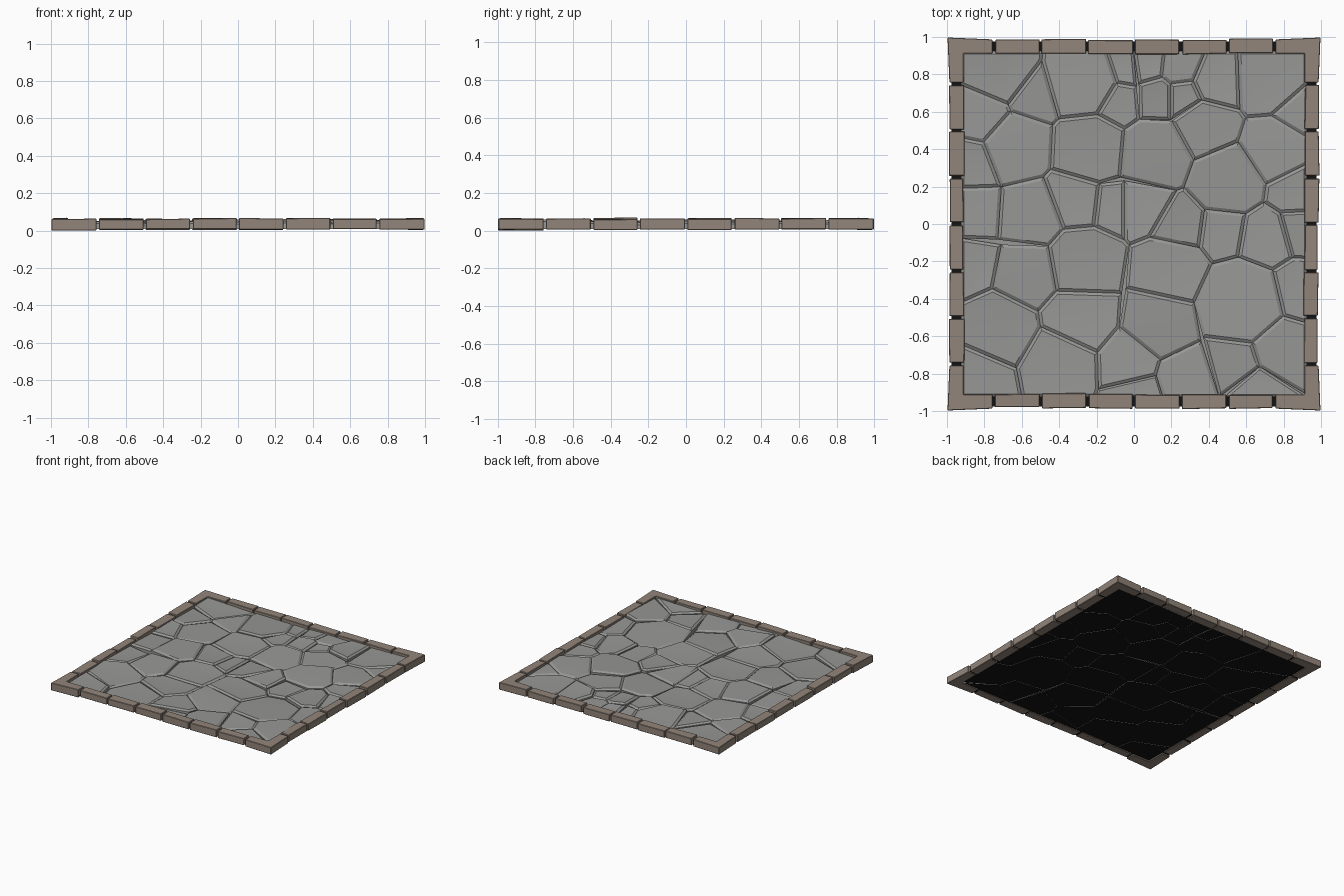
import bpy, bmesh, math, random
from mathutils import Vector

if "Cube" in bpy.data.objects:
    bpy.data.objects.remove(bpy.data.objects["Cube"])

random.seed(7)


def mat(name, col):
    m = bpy.data.materials.new(name)
    m.diffuse_color = (*col, 1)
    m.use_nodes = True
    m.node_tree.nodes["Principled BSDF"].inputs["Base Color"].default_value = m.diffuse_color
    return m


brown = mat("brown_brick", (0.29, 0.235, 0.195))
grey = mat("grey_stone", (0.31, 0.31, 0.305))
black = mat("dark_mortar", (0.006, 0.006, 0.006))


def finish(bm, name, material):
    bmesh.ops.recalc_face_normals(bm, faces=bm.faces)
    me = bpy.data.meshes.new(name)
    bm.to_mesh(me)
    bm.free()
    ob = bpy.data.objects.new(name, me)
    bpy.context.collection.objects.link(ob)
    me.materials.append(material)
    return ob


# Paving stones: centre x, centre y, rough radius (power diagram seeds)
SEEDS = [
    (-.72, .82, .2), (-.27, .77, .22), (-.06, .84, .1), (.07, .86, .09), (-.09, .66, .1),
    (.12, .68, .08), (.25, .84, .09), (.27, .68, .08), (.44, .76, .13), (.73, .77, .2),
    (.88, .6, .12), (.38, .52, .16), (.76, .4, .18), (-.23, .4, .2), (-.55, .69, .1),
    (-.82, .58, .15), (-.64, .42, .18), (-.87, .33, .12), (.11, .37, .2), (-.55, .03, .18),
    (-.31, .12, .15), (-.14, .1, .08), (.06, .1, .12), (.5, .23, .2), (.87, .18, .12),
    (.25, -.01, .13), (.47, -.04, .12), (.7, -.08, .14), (.88, -.03, .08), (-.28, -.21, .22),
    (-.56, -.26, .18), (-.86, .05, .13), (-.87, -.2, .12), (.2, -.25, .2), (.57, -.42, .26),
    (.87, -.35, .12), (.14, -.53, .2), (-.29, -.5, .2), (-.71, -.56, .19), (-.4, -.74, .2),
    (-.02, -.73, .14), (-.82, -.82, .13), (.53, -.74, .13), (.28, -.82, .14), (.78, -.66, .14),
    (.65, -.88, .08), (.02, -.9, .08)]
RAISED = {8, 19, 23, 25, 40, 44}
LIM = 0.925


def clip(poly, n, d):
    """Keep the part of a polygon where n.p <= d."""
    out = []
    for a, b in zip(poly, poly[1:] + poly[:1]):
        da, db = n.dot(a) - d, n.dot(b) - d
        if da <= 0:
            out.append(a)
        if da * db < 0:
            out.append(a.lerp(b, da / (da - db)))
    return out


def cell(i):
    p = Vector(SEEDS[i][:2])
    poly = [Vector(c) for c in ((-LIM, -LIM), (LIM, -LIM), (LIM, LIM), (-LIM, LIM))]
    for j, s in enumerate(SEEDS):
        if j != i:
            q = Vector(s[:2])
            d = (q.dot(q) - p.dot(p) + 0.6 * (SEEDS[i][2] ** 2 - s[2] ** 2)) / 2
            poly = clip(poly, q - p, d)
    # drop very short edges
    return [v for k, v in enumerate(poly) if (v - poly[k - 1]).length > 0.035]


def stone(bm, i):
    poly = cell(i)
    if len(poly) < 3:
        return
    c = sum(poly, Vector((0, 0))) / len(poly)
    inr = min(abs((b - a).cross(c - a)) / (b - a).length
              for a, b in zip(poly, poly[1:] + poly[:1]))
    h = 0.056 if i in RAISED else random.uniform(0.042, 0.05)
    tilt = Vector((random.uniform(-1, 1), random.uniform(-1, 1))) * 0.05
    face = bm.faces.new([bm.verts.new((v.x, v.y, 0.008)) for v in poly])
    # steep side, then a softer chamfer up to the tilted top
    for inset, drop in ((0.026, 0.011), (0.016, 0)):
        bmesh.ops.inset_individual(bm, faces=[face], thickness=min(inset, 0.25 * inr),
                                   use_even_offset=True)
        for v in face.verts:
            v.co.z = h - drop + max(-0.012, min(0.012, tilt.dot(v.co.xy - c)))
    # slightly worn, dished top
    top = bmesh.ops.poke(bm, faces=[face])["verts"][0]
    top.co.z += random.uniform(-0.01, 0.004)


bm = bmesh.new()
for i in range(len(SEEDS)):
    stone(bm, i)
for f in bm.faces:
    f.smooth = True
stones = finish(bm, "paving_stones", grey)
stones.data.set_sharp_from_angle(angle=math.radians(22))


# Thin sheets: dark mortar under everything, grey grout between the stones
def sheet(name, size, z, material):
    bm = bmesh.new()
    bmesh.ops.create_grid(bm, x_segments=1, y_segments=1, size=size)
    bmesh.ops.translate(bm, verts=bm.verts, vec=(0, 0, z))
    finish(bm, name, material)


sheet("mortar_bed", 0.975, 0.011, black)
sheet("stone_grout", LIM, 0.0135, grey)


# Border bricks
def prism(name, outline, z0, z1):
    bm = bmesh.new()
    f = bm.faces.new([bm.verts.new((x, y, z0)) for x, y in outline])
    up = bmesh.ops.extrude_face_region(bm, geom=[f])["geom"]
    verts = [v for v in up if isinstance(v, bmesh.types.BMVert)]
    bmesh.ops.translate(bm, verts=verts, vec=(0, 0, z1 - z0))
    for v in verts:
        v.co.z += random.uniform(-0.003, 0.003)
    bmesh.ops.bevel(bm, geom=bm.edges[:], offset=0.003, segments=1, affect='EDGES')
    return finish(bm, name, brown)


def turn(pts, k):
    for _ in range(k):
        pts = [(-y, x) for x, y in pts]
    return pts


def j(s=0.005):
    return random.uniform(-s, s)


for k in range(4):
    for n in range(6):
        x0, x1 = -0.75 + n * 0.25 + 0.007 + j(.003), -0.5 + n * 0.25 - 0.007 + j(.003)
        yo, yi = -0.985 + j(), -0.91 + j()
        pts = [(x0, yo + j(.003)), (x1, yo + j(.003)), (x1, yi + j(.003)), (x0, yi + j(.003))]
        prism(f"border_brick_{k}_{n}", turn(pts, k), random.uniform(0.003, 0.01),
              random.uniform(0.059, 0.067))
    # L-shaped corner brick
    o, i, e = -0.997, -0.912, -0.757
    pts = [(o, o), (e, o + .01), (e, i), (i, i), (i, e), (o + .01, e)]
    prism(f"border_corner_{k}", turn(pts, k), 0 if k == 0 else 0.005, 0.064)
